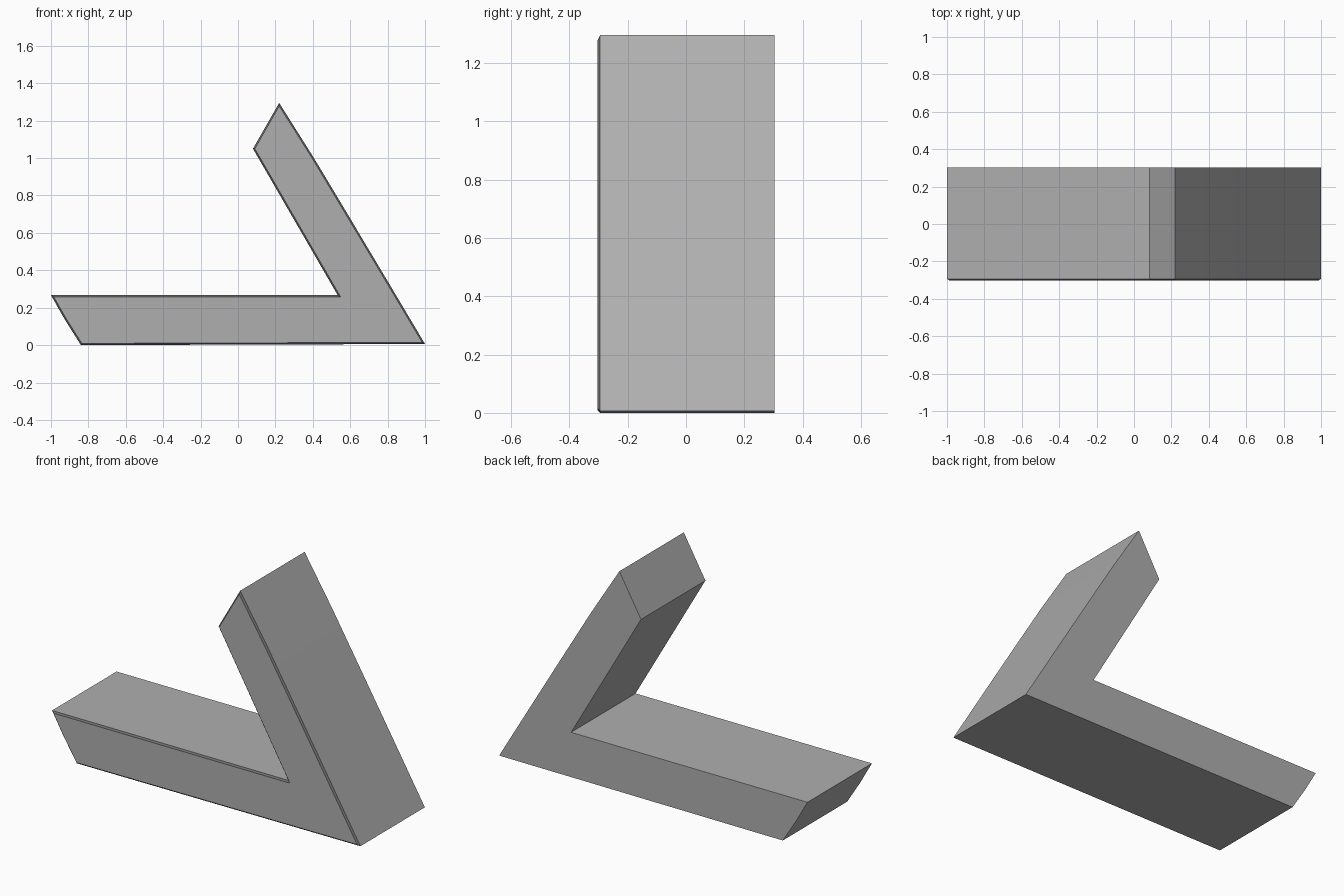
import bpy, bmesh

if "Cube" in bpy.data.objects:
    bpy.data.objects.remove(bpy.data.objects["Cube"])

# Bent-arm side profile (x, z), with slightly bowed outer edges
profile = [(-1.0, 0.267), (-0.928, 0.14), (-0.84, 0.0), (1.0, 0.006),
           (0.80, 0.342), (0.60, 0.677), (0.40, 1.010), (0.22, 1.295),
           (0.08, 1.05), (0.533, 0.267)]
front_y, back_y, chamfer = -0.303, 0.303, 0.009


def grey(name, value):
    mat = bpy.data.materials.new(name)
    mat.diffuse_color = (value, value, value, 1.0)
    mat.use_nodes = True
    mat.node_tree.nodes["Principled BSDF"].inputs["Base Color"].default_value = mat.diffuse_color
    return mat


bm = bmesh.new()
front = bm.faces.new([bm.verts.new((x, front_y, z)) for x, z in profile])

# Extrude the profile to its full depth, keeping the front cap
result = bmesh.ops.extrude_face_region(bm, geom=[front], use_keep_orig=True)
for v in result["geom"]:
    if isinstance(v, bmesh.types.BMVert):
        v.co.y = back_y
bmesh.ops.recalc_face_normals(bm, faces=bm.faces[:])

# Small dark chamfer around the front outline only
edges = [e for e in bm.edges if all(abs(v.co.y - front_y) < 1e-5 for v in e.verts)]
rim = bmesh.ops.bevel(bm, geom=edges, offset=chamfer, offset_type='OFFSET',
                      segments=1, affect='EDGES')
bmesh.ops.recalc_face_normals(bm, faces=bm.faces[:])
for f in bm.faces:
    ys = [v.co.y for v in f.verts]
    if max(ys) < front_y + 2 * chamfer and max(ys) - min(ys) > 1e-4:
        f.material_index = 1

mesh = bpy.data.meshes.new("angled_bracket")
bm.to_mesh(mesh)
bm.free()
mesh.materials.append(grey("body_grey", 0.43))
mesh.materials.append(grey("rim_grey", 0.15))
bracket = bpy.data.objects.new("angled_bracket", mesh)
bpy.context.collection.objects.link(bracket)

# Blend the bowed sides while keeping corners crisp
bpy.context.view_layer.objects.active = bracket
bracket.select_set(True)
bpy.ops.object.shade_smooth_by_angle(angle=0.35)
